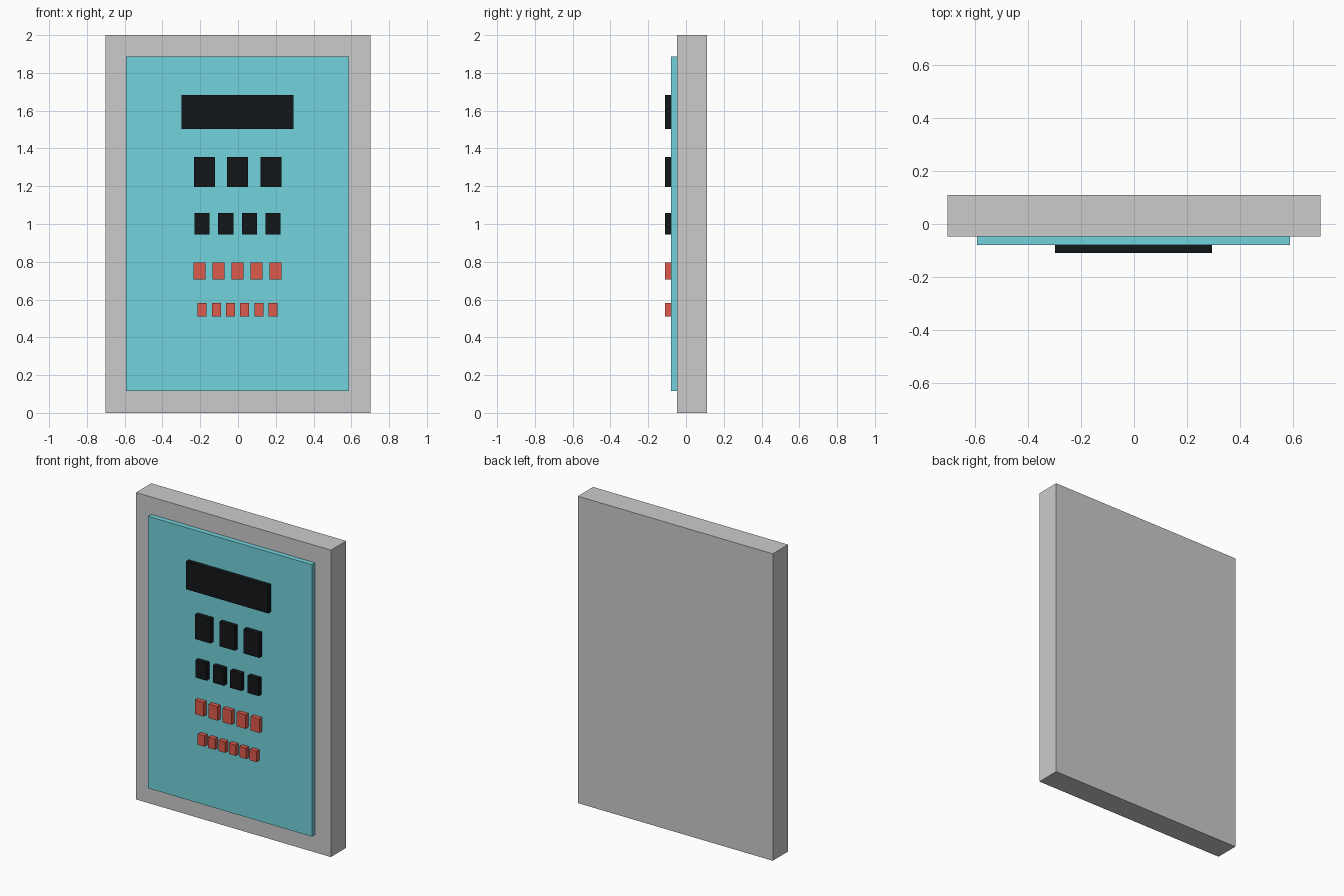
import bpy

cube = bpy.data.objects.get("Cube")
if cube:
    bpy.data.objects.remove(cube, do_unlink=True)


def material(name, rgb):
    mat = bpy.data.materials.new(name)
    mat.use_nodes = True
    color = (*rgb, 1)
    mat.diffuse_color = color
    mat.node_tree.nodes["Principled BSDF"].inputs["Base Color"].default_value = color
    return mat


def box(name, x, width, y_front, y_back, z_low, z_high, mat=None):
    """Box centred on x, spanning the given depth and height."""
    bpy.ops.mesh.primitive_cube_add(
        size=1, location=(x, (y_front + y_back) / 2, (z_low + z_high) / 2))
    obj = bpy.context.object
    obj.name = name
    obj.scale = (width, y_back - y_front, z_high - z_low)
    bpy.ops.object.transform_apply(location=False, rotation=False, scale=True)
    if mat:
        obj.data.materials.append(mat)
    return obj


cyan = material("cyan", (0.17, 0.65, 0.72))
black = material("black", (0.006, 0.008, 0.009))
red = material("red", (0.73, 0.1, 0.07))

BLOCK_FRONT, PANEL_FRONT, BOARD_FRONT, BOARD_BACK = -0.11, -0.08, -0.047, 0.11
CENTER = -0.002

# Backing board and raised panel
box("backing_board", 0, 1.405, BOARD_FRONT, BOARD_BACK, 0, 2)
box("front_panel", CENTER, 1.18, PANEL_FRONT, BOARD_FRONT, 0.115, 1.887, cyan)

# Rows of raised blocks: name, count, width, pitch, bottom, top, material
rows = [
    ("heading_block", 1, 0.592, 0, 1.502, 1.683, black),
    ("large_block", 3, 0.112, 0.176, 1.195, 1.354, black),
    ("medium_block", 4, 0.08, 0.1255, 0.945, 1.058, black),
    ("small_block", 5, 0.063, 0.1005, 0.706, 0.797, red),
    ("tiny_block", 6, 0.048, 0.075, 0.511, 0.581, red),
]
for name, count, width, pitch, low, high, mat in rows:
    for i in range(count):
        x = CENTER + (i - (count - 1) / 2) * pitch
        label = name if count == 1 else f"{name}_{i + 1}"
        box(label, x, width, BLOCK_FRONT, PANEL_FRONT, low, high, mat)
